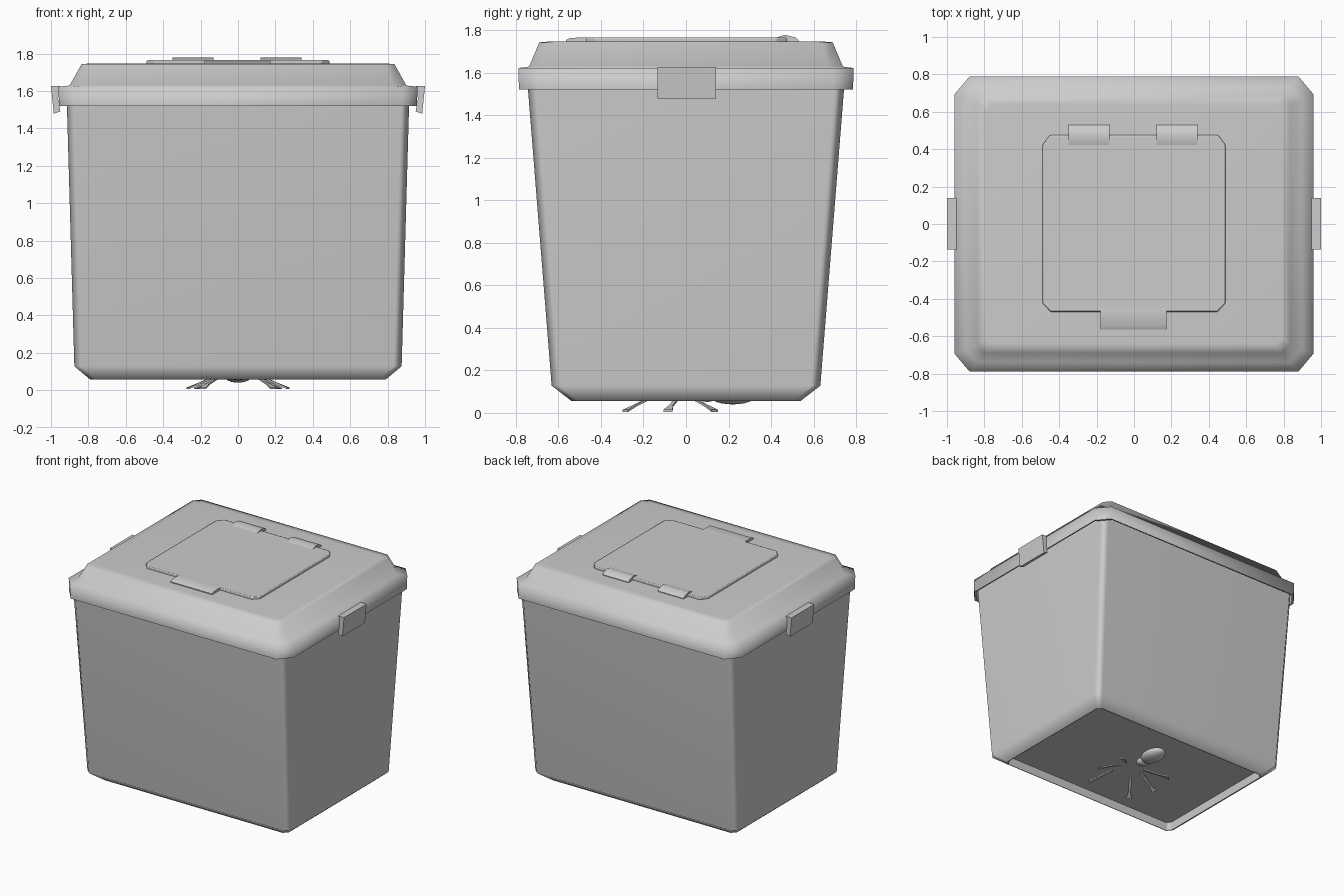
import bpy, bmesh, math
from mathutils import Vector

if "Cube" in bpy.data.objects:
    bpy.data.objects.remove(bpy.data.objects["Cube"])

grey = bpy.data.materials.new("plain grey")
grey.diffuse_color = (0.604, 0.604, 0.604, 1)
grey.use_nodes = True
grey.node_tree.nodes["Principled BSDF"].inputs["Base Color"].default_value = grey.diffuse_color


def finish(name, bm, angle, sharp_z=()):
    """Smooth shading below an angle; horizontal edges at sharp_z stay crisp."""
    bmesh.ops.recalc_face_normals(bm, faces=bm.faces)
    for f in bm.faces:
        f.smooth = True
    for e in bm.edges:
        flat = any(all(abs(v.co.z - z) < 1e-4 for v in e.verts) for z in sharp_z)
        e.smooth = e.calc_face_angle(0) < math.radians(angle) and not flat
    mesh = bpy.data.meshes.new(name)
    bm.to_mesh(mesh)
    bm.free()
    mesh.materials.append(grey)
    ob = bpy.data.objects.new(name, mesh)
    bpy.context.collection.objects.link(ob)
    return ob


def skin(bm, loops):
    """Bridge a series of vertex loops and cap both ends."""
    for a, b in zip(loops, loops[1:]):
        for i in range(len(a)):
            j = (i + 1) % len(a)
            bm.faces.new((a[i], a[j], b[j], b[i]))
    bm.faces.new(loops[0])
    bm.faces.new(loops[-1])


def loft(name, rings, angle, sharp_z, weighted=True):
    """Stack of chamfered rectangles: (half x, half y, chamfer x, chamfer y, z)."""
    bm = bmesh.new()
    loops = []
    for hx, hy, cx, cy, z in rings:
        pts = [(hx, -hy + cy), (hx, hy - cy), (hx - cx, hy), (-hx + cx, hy),
               (-hx, hy - cy), (-hx, -hy + cy), (-hx + cx, -hy), (hx - cx, -hy)]
        loops.append([bm.verts.new((x, y, z)) for x, y in pts])
    skin(bm, loops)
    ob = finish(name, bm, angle, sharp_z)
    if weighted:
        mod = ob.modifiers.new("weighted", 'WEIGHTED_NORMAL')
        mod.keep_sharp = True
    return ob


def prism(name, outline, axis, lo, hi, bevel=0.0):
    """Outline extruded along an axis from lo to hi."""
    place = {'x': lambda a, b, t: (t, a, b),
             'y': lambda a, b, t: (a, t, b),
             'z': lambda a, b, t: (a, b, t)}[axis]
    bm = bmesh.new()
    base = bm.faces.new([bm.verts.new(place(a, b, lo)) for a, b in outline])
    ext = bmesh.ops.extrude_face_region(bm, geom=[base])
    top = [g for g in ext['geom'] if isinstance(g, bmesh.types.BMVert)]
    bmesh.ops.translate(bm, verts=top, vec=Vector(place(0, 0, hi - lo)))
    ob = finish(name, bm, 35)
    if bevel:
        mod = ob.modifiers.new("bevel", 'BEVEL')
        mod.width, mod.segments = bevel, 2
    return ob


# tapered bin with a recessed floor
loft("bin_body", [
    (0.782, 0.532, 0.03, 0.03, 0.122),
    (0.785, 0.535, 0.03, 0.03, 0.057),
    (0.79, 0.54, 0.03, 0.03, 0.057),
    (0.875, 0.632, 0.045, 0.045, 0.128),
    (0.917, 0.75, 0.045, 0.045, 1.605)], 60, (0.057, 0.122))

# lid with hollow rim, narrow ledge and sloped shoulder
loft("lid", [
    (0.947, 0.776, 0.08, 0.095, 1.615),
    (0.947, 0.776, 0.08, 0.095, 1.52),
    (0.957, 0.786, 0.08, 0.095, 1.52),
    (0.96, 0.788, 0.08, 0.095, 1.622),
    (0.90, 0.738, 0.065, 0.07, 1.629),
    (0.837, 0.69, 0.045, 0.05, 1.743),
    (0.79, 0.64, 0.03, 0.03, 1.747)], 88, (1.52, 1.615), False)

# access hatch
prism("hatch", [
    (-0.445, -0.47), (0.445, -0.47), (0.488, -0.425), (0.488, 0.425),
    (0.45, 0.475), (-0.45, 0.475), (-0.488, 0.425), (-0.488, -0.425)],
    'z', 1.74, 1.765, 0.006)

# hatch latch at the front, hinges at the back
prism("hatch_latch", [(-0.565, 1.74), (-0.565, 1.754), (-0.545, 1.764),
                      (-0.46, 1.766), (-0.44, 1.764), (-0.44, 1.74)],
      'x', -0.18, 0.175)
for side, x0 in (("left", -0.35), ("right", 0.12)):
    prism("hinge_" + side, [(0.42, 1.74), (0.42, 1.764), (0.465, 1.778),
                            (0.515, 1.766), (0.53, 1.752), (0.53, 1.74)],
          'x', x0, x0 + 0.22)

# clips gripping the rim, and the insect beneath the floor
for side, s in (("left", -1), ("right", 1)):
    prism("clip_" + side, [(s * x, z) for x, z in (
        (0.95, 1.627), (1.0, 1.627), (0.985, 1.478), (0.95, 1.49), (0.962, 1.56))],
        'y', -0.135, 0.14)
    legs = [((0.12, -0.19), (0.19, -0.285)),
            ((0.15, -0.05), (0.268, -0.085)),
            ((0.13, 0.05), (0.22, 0.135))]
    for n, (knee, tip) in enumerate(legs):
        k = Vector((s * knee[0], knee[1], 0.06))
        b = Vector((s * tip[0], tip[1], 0.01))
        a = k + (k - b) * 0.5
        across = (b - a).cross(Vector((0, 0, 1))).normalized()
        up = Vector((0, 0, 0.005))
        bm = bmesh.new()
        skin(bm, [[bm.verts.new(q) for q in (
            p + across * w - up, p + across * w + up,
            p - across * w + up, p - across * w - up)]
            for p, w in ((a, 0.008), (k, 0.011), (k.lerp(b, 0.5), 0.008), (b, 0.022))])
        finish(f"insect_leg_{side}_{n + 1}", bm, 30)

# insect abdomen and head
for name, size, loc in (("insect_abdomen", (0.075, 0.11, 0.04), (0, 0.22, 0.08)),
                        ("insect_head", (0.045, 0.05, 0.028), (0, 0.1, 0.08))):
    bm = bmesh.new()
    bmesh.ops.create_uvsphere(bm, u_segments=20, v_segments=12, radius=1)
    bmesh.ops.scale(bm, verts=bm.verts, vec=size)
    bmesh.ops.translate(bm, verts=bm.verts, vec=loc)
    finish(name, bm, 60)
